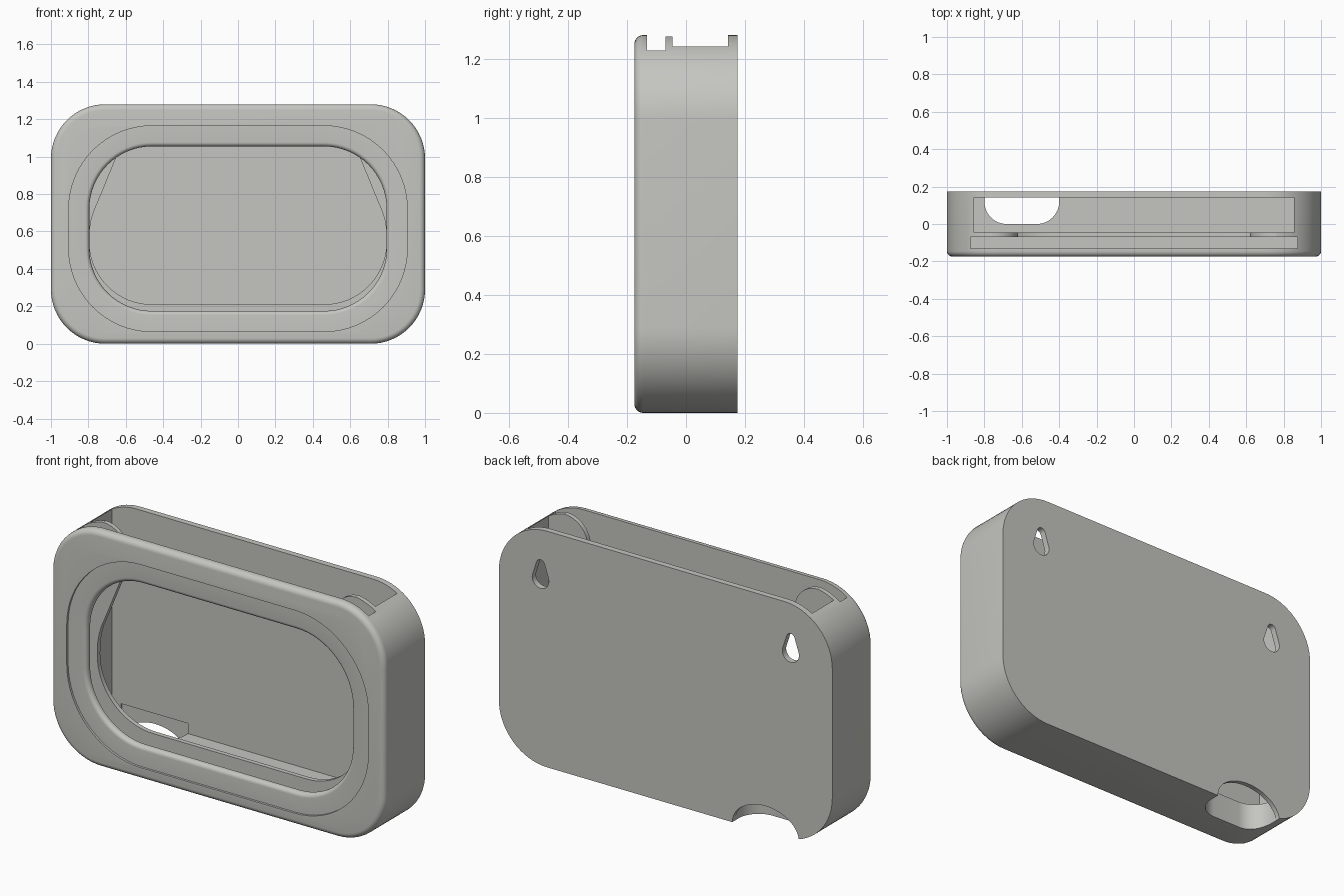
import bpy, bmesh, math

if "Cube" in bpy.data.objects:
    bpy.data.objects.remove(bpy.data.objects["Cube"])

grey = bpy.data.materials.new("warm grey plastic")
grey.diffuse_color = (0.56, 0.56, 0.53, 1)
grey.use_nodes = True
grey.node_tree.nodes["Principled BSDF"].inputs["Base Color"].default_value = grey.diffuse_color


def arc(cx, cz, r, a0, a1, n=16):
    return [(cx + r * math.cos(math.radians(a0 + (a1 - a0) * i / n)),
             cz + r * math.sin(math.radians(a0 + (a1 - a0) * i / n))) for i in range(n + 1)]


def rounded(hx, z0, z1, r, grow=0.0):
    """Rounded rectangle centred on x = 0, offset outwards by grow."""
    x, lo, hi, q = hx - r, z0 + r, z1 - r, r + grow
    return (arc(x, lo, q, -90, 0) + arc(x, hi, q, 0, 90)
            + arc(-x, hi, q, 90, 180) + arc(-x, lo, q, 180, 270))


def loft(name, rings):
    """Skin matching xz outlines placed at successive y values."""
    bm = bmesh.new()
    loops = [[bm.verts.new((x, y, z)) for x, z in pts] for pts, y in rings]
    n = len(loops[0])
    for a, b in zip(loops, loops[1:]):
        for i in range(n):
            j = (i + 1) % n
            bm.faces.new((a[i], a[j], b[j], b[i]))
    bm.faces.new(loops[0])
    bm.faces.new(loops[-1])
    bmesh.ops.recalc_face_normals(bm, faces=bm.faces)
    me = bpy.data.meshes.new(name)
    bm.to_mesh(me)
    bm.free()
    ob = bpy.data.objects.new(name, me)
    bpy.context.collection.objects.link(ob)
    me.materials.append(grey)
    return ob


def prism(name, pts, y0, y1):
    return loft(name, [(pts, y0), (pts, y1)])


def box(name, hx, z0, z1, y0, y1):
    return prism(name, [(-hx, z0), (hx, z0), (hx, z1), (-hx, z1)], y0, y1)


def fillet(r, n=6):
    """(sideways, depth) steps around a quarter round."""
    return [(r * (1 - math.sin(math.pi / 2 * i / n)), r * (1 - math.cos(math.pi / 2 * i / n)))
            for i in range(n + 1)]


# Housing with a rounded front edge
F, B = -0.175, 0.175
rings = [(rounded(1, 0, 1.28, 0.29, -s), F + d) for s, d in fillet(0.03)]
housing = loft("housing", rings + [(rounded(1, 0, 1.28, 0.29), B)])

# Front window: shallow recess, rounded lip, through hole
win = (0.795, 0.175, 1.055, 0.335)
step = F + 0.012
rings = [(rounded(*win, 0.11), F - 0.1), (rounded(*win, 0.11), step)]
rings += [(rounded(*win, s), step + d) for s, d in fillet(0.022)]
cutters = [loft("window_cutter", rings + [(rounded(*win), -0.1)])]

# Two slots open at the top
cutters.append(box("front_slot_cutter", 0.875, 0.125, 1.5, -0.132, -0.07))
cutters.append(box("rear_slot_cutter", 0.855, 0.145, 1.5, -0.045, 0.142))

# Divider opening, leaving a rounded ear in each upper corner
half = arc(0.46, 0.545, 0.335, -90, 0)
half += [(0.793, 0.61), (0.785, 0.66), (0.77, 0.71), (0.74, 0.78), (0.65, 1.0), (0.628, 1.07)]
half += arc(0.76, 1.135, 0.14, 180, 90, 12) + [(0.76, 1.5)]
outline = half + [(-x, z) for x, z in reversed(half)]
cutters.append(prism("divider_cutter", outline, -0.08, -0.03))

# Cable exit through the floor, rounded at its front corners
pts = (arc(-0.68, 0.12, 0.12, 180, 270) + arc(-0.52, 0.12, 0.12, 270, 360)
       + [(-0.4, 0.15), (-0.8, 0.15)])
floor_cut = prism("floor_cutter", pts, -0.1, 0.2)
for v in floor_cut.data.vertices:
    x, y, z = v.co
    v.co = (x, z, y)
floor_cut.data.flip_normals()
cutters.append(floor_cut)

# Arched cable exit in the back panel
arch = [(x, z * 0.7) for x, z in arc(-0.6, 0, 0.2, 0, 180, 32)]
cutters.append(prism("arch_cutter", [(-0.4, -0.1)] + arch + [(-0.8, -0.1)], 0.12, 0.3))

# Keyholes for wall hanging
for s in (-1, 1):
    key = arc(s * 0.75, 1.01, 0.05, 165, 375) + arc(s * 0.75, 1.09, 0.025, 15, 165)
    cutters.append(prism("keyhole_cutter", key, 0.1, 0.3))

# Cut everything and shade
bpy.context.view_layer.objects.active = housing
for c in cutters:
    m = housing.modifiers.new("cut", 'BOOLEAN')
    m.operation, m.solver, m.object = 'DIFFERENCE', 'EXACT', c
    bpy.ops.object.modifier_apply(modifier=m.name)
    bpy.data.objects.remove(c)
bpy.ops.object.select_all(action='DESELECT')
housing.select_set(True)
bpy.ops.object.shade_smooth_by_angle(angle=math.radians(30))
